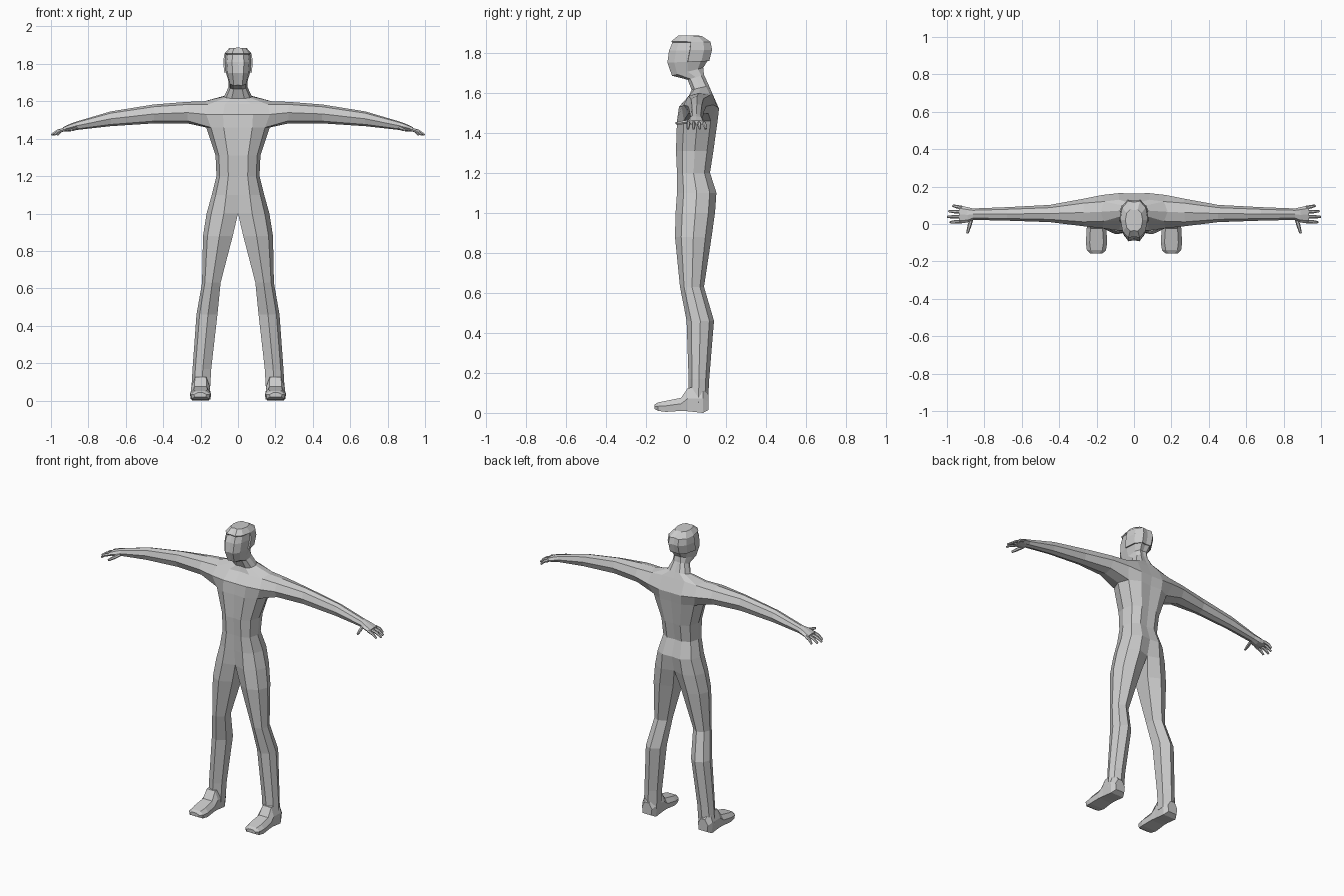
import bpy, bmesh
from mathutils import Vector

if "Cube" in bpy.data.objects:
    bpy.data.objects.remove(bpy.data.objects["Cube"])


def finish(name, bm, recalc=True):
    if recalc:
        bmesh.ops.recalc_face_normals(bm, faces=bm.faces[:])
    me = bpy.data.meshes.new(name)
    bm.to_mesh(me)
    ob = bpy.data.objects.new(name, me)
    bpy.context.collection.objects.link(ob)
    m = ob.modifiers.new("mirror", 'MIRROR')
    m.use_clip = True
    m.merge_threshold = 0.0005
    return ob


def add(bm, pts):
    return [bm.verts.new(p) for p in pts]


def bridge(bm, a, b, closed=True, cols=None):
    n = len(a)
    cols = cols or range(n if closed else n - 1)
    return [bm.faces.new((a[i], a[(i + 1) % n], b[(i + 1) % n], b[i])) for i in cols]


def section(z, xi, xo, yf, yb, r=0.03, zb=None):
    """Seven points from inner front, round the outside, to inner back."""
    zb = z if zb is None else zb
    uv = [(0, r), (.45, 0), (.85, .17), (1, .5), (.85, .83), (.45, 1), (0, 1 - r)]
    return [(xi + (xo - xi) * u, yf + (yb - yf) * v, z + (zb - z) * v) for u, v in uv]


def loft(name, rings):
    bm = bmesh.new()
    vs = [add(bm, r) for r in rings]
    for a, b in zip(vs, vs[1:]):
        bridge(bm, a, b)
    bm.faces.new(vs[0])
    bm.faces.new(vs[-1])
    return finish(name, bm)


bm = bmesh.new()

# Trunk, from chest down to crotch
trunk = [add(bm, section(*s)) for s in [
    (1.46, 0, .17, -.045, .158), (1.31, 0, .12, -.05, .137), (1.2, 0, .115, -.045, .12),
    (1.1, 0, .14, -.045, .152), (1.0, 0, .168, -.052, .145, .12)]]
for a, b in zip(trunk, trunk[1:]):
    bridge(bm, a, b, closed=False)

# Leg, continuing the trunk as closed rings
leg = [trunk[-1]] + [add(bm, section(*s)) for s in [
    (.88, .028, .187, -.055, .128, .2), (.63, .093, .192, -.03, .09, .25),
    (.46, .11, .222, .003, .14, .25), (.17, .143, .243, .013, .116, .25),
    (.05, .15, .25, .015, .11, .25)]]
for a, b in zip(leg, leg[1:]):
    bridge(bm, a, b)
bm.faces.new(leg[-1])

# Shoulder rows, leaving an armhole at the side
C = trunk[0]
S = add(bm, [(0, -.035, 1.53), (.08, -.035, 1.53), (.17, -.022, 1.53), (.18, .06, 1.53),
             (.17, .155, 1.53), (.08, .165, 1.52), (0, .163, 1.52)])
T = add(bm, [(0, .02, 1.585), (.07, .015, 1.585), (.16, .015, 1.583), (.18, .065, 1.6),
             (.16, .12, 1.59), (.08, .13, 1.6), (0, .13, 1.6)])
bridge(bm, C, S, cols=[0, 1, 4, 5])
bridge(bm, S, T, cols=[0, 1, 4, 5])

# Arm and palm
arm = [[C[2], C[3], C[4], S[4], T[4], T[3], T[2], S[2]]]
bm.verts.remove(S[3])
for x, yf, yb, zb, zt in [
        (.27, -.012, .135, 1.482, 1.597), (.45, .01, .102, 1.482, 1.583),
        (.68, .018, .09, 1.467, 1.546), (.86, .022, .083, 1.447, 1.493),
        (.89, .008, .09, 1.44, 1.483), (.935, .002, .1, 1.438, 1.462)]:
    ym, zm, q = (yf + yb) / 2, (zb + zt) / 2, (yb - yf) * .16
    d = (zt - zb) * .12
    arm.append(add(bm, [(x, yf + q, zb + d), (x, ym, zb), (x, yb - q, zb + d), (x, yb, zm),
                        (x, yb - q, zt - d), (x, ym, zt), (x, yf + q, zt - d), (x, yf, zm)]))
for a, b in zip(arm, arm[1:]):
    bridge(bm, a, b)
bm.faces.new(arm[-1])

# Neck and head
head = [T] + [add(bm, section(*s)) for s in [
    (1.615, 0, .075, .028, .115, .03, 1.635), (1.665, 0, .05, .008, .09, .03, 1.69),
    (1.685, 0, .05, -.07, .086, .03, 1.725), (1.75, 0, .065, -.093, .108, .03, 1.76),
    (1.81, 0, .07, -.085, .122, .03, 1.815), (1.85, 0, .065, -.068, .115),
    (1.878, 0, .042, -.035, .075, .03, 1.876)]]
hair_faces = []
for i, (a, b) in enumerate(zip(head, head[1:])):
    fs = bridge(bm, a, b, closed=False)
    if i in (4, 5):
        hair_faces += fs[3:]
    elif i == 6:
        hair_faces += fs
hair_faces.append(bm.faces.new(head[-1]))

# Hair, a thin shell over the back and crown of the head
bmesh.ops.recalc_face_normals(bm, faces=bm.faces[:])
hb, copy = bmesh.new(), {}
for f in hair_faces:
    for v in f.verts:
        if v not in copy:
            copy[v] = hb.verts.new(v.co)
    hb.faces.new([copy[v] for v in f.verts])
hair = finish("hair", hb, recalc=False)
sol = hair.modifiers.new("thickness", 'SOLIDIFY')
sol.thickness, sol.offset = .009, 1

finish("body", bm, recalc=False)

# Feet
foot = []
for y, xi, xo, z0, zt in [
        (.113, .165, .235, .015, .09), (.085, .15, .25, .0, .13), (.01, .15, .25, .008, .125),
        (-.025, .148, .253, .01, .075), (-.1, .143, .257, .005, .06),
        (-.14, .15, .252, .01, .052), (-.157, .168, .236, .02, .042)]:
    zm, e = z0 + (zt - z0) * .55, .02
    foot.append([(xi + .005, y, z0), (xo - .005, y, z0), (xo, y, zm),
                 (xo - e, y, zt), (xi + e, y, zt), (xi, y, zm)])
loft("feet", foot)

# Fingers and thumb
def finger(name, path, r):
    rings = []
    for k, p in enumerate(path):
        p = Vector(p)
        d = (Vector(path[min(k + 1, len(path) - 1)]) - Vector(path[max(k - 1, 0)])).normalized()
        side = d.cross(Vector((0, 0, 1))).normalized()
        up = side.cross(d)
        s = r * (.65 if k == len(path) - 1 else 1)
        rings.append([p + s * (side * a + up * b) for a, b in
                      [(1, 0), (.5, .87), (-.5, .87), (-1, 0), (-.5, -.87), (.5, -.87)]])
    loft(name, rings)


for name, y0, y1, x1 in [("index_fingers", .013, .01, .982), ("middle_fingers", .039, .038, .998),
                         ("ring_fingers", .064, .069, .99), ("little_fingers", .088, .098, .968)]:
    finger(name, [(.92, y0, 1.452), ((.93 + x1) / 2, (y0 + y1) / 2, 1.441), (x1, y1, 1.42)], .0095)
finger("thumbs", [(.868, .03, 1.458), (.88, -.01, 1.452), (.891, -.05, 1.447)], .0105)
